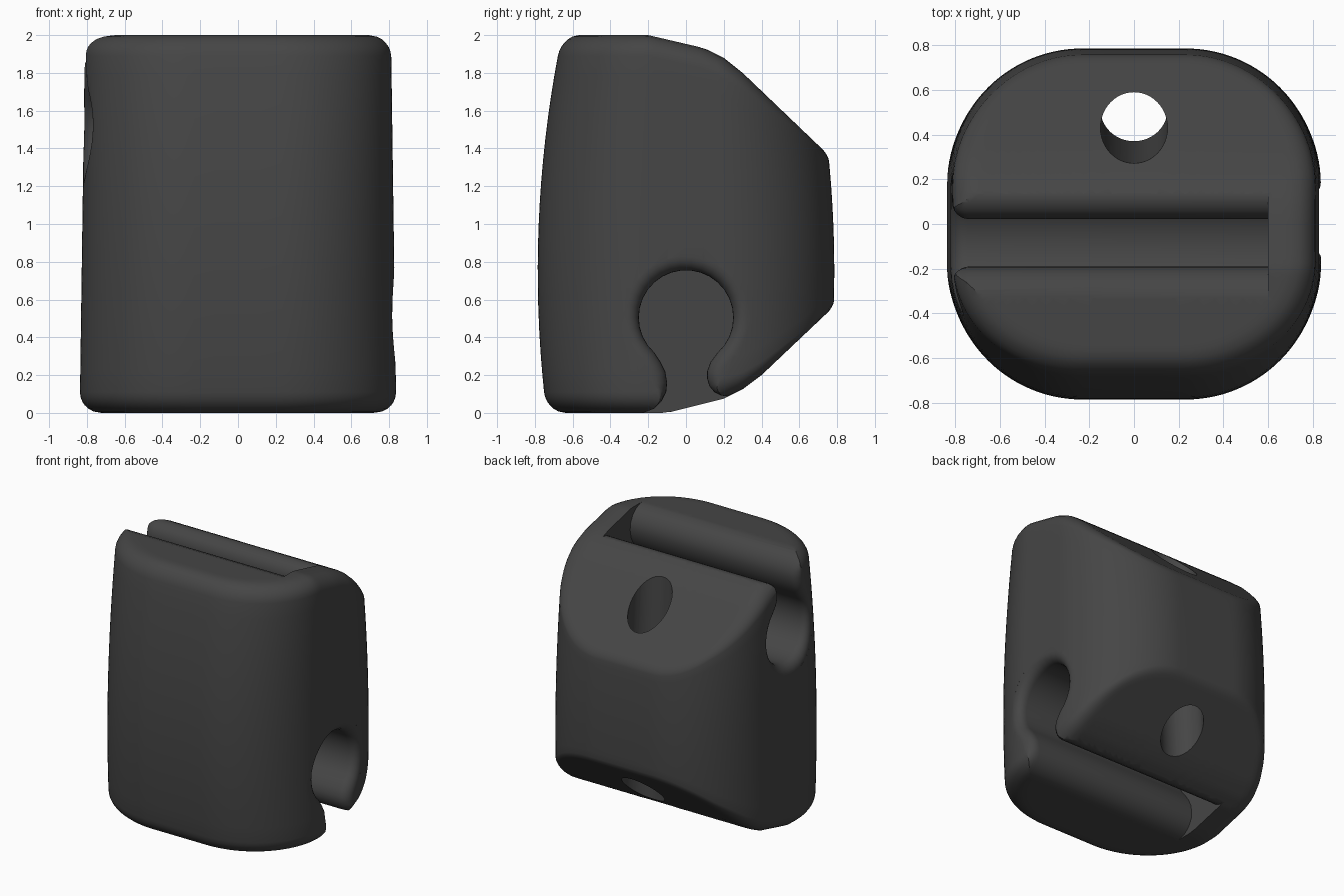
import bpy, bmesh
from math import sin, cos, pi, radians, sqrt, hypot

if "Cube" in bpy.data.objects:
    bpy.data.objects.remove(bpy.data.objects["Cube"])

N = 128                                   # points round the body
TOP = [(-0.2, 2.0), (0.1, 1.93), (0.2, 1.88), (0.3, 1.8), (0.76, 1.36)]
BOTTOM = [(-0.1, 0.0), (0.2, 0.075), (0.3, 0.125), (0.4, 0.2), (0.78, 0.56)]


def interp(pts, v):
    if v <= pts[0][0]:
        return pts[0][1]
    for (a, p), (b, q) in zip(pts, pts[1:]):
        if v <= b:
            return p + (q - p) * (v - a) / (b - a)
    return pts[-1][1]


def half_x(z):
    return 0.838 - 0.014 * z


def half_y(z):
    return 0.785 - 0.082 * (z - 0.75) ** 2


def outline():
    # unit rounded rectangle, counter-clockwise
    fx, fy = 0.28, 0.24
    pts, k = [], N // 4 - 4
    for sx, sy, a0 in ((1, 1, 0), (-1, 1, 90), (-1, -1, 180), (1, -1, 270)):
        arc = []
        for i in range(k + 1):
            a = radians(a0 + 90 * i / k)
            arc.append((sx * fx + (1 - fx) * cos(a), sy * fy + (1 - fy) * sin(a)))
        if pts:
            p, q = pts[-1], arc[0]
            pts += [(p[0] + (q[0] - p[0]) * t / 4, p[1] + (q[1] - p[1]) * t / 4) for t in (1, 2, 3)]
        pts += arc
    p, q = pts[-1], pts[0]
    return pts + [(p[0] + (q[0] - p[0]) * t / 4, p[1] + (q[1] - p[1]) * t / 4) for t in (1, 2, 3)]


def side_x(y, z):
    # body half width at a given y and z
    v = min(abs(y) / half_y(z), 0.99)
    if v < 0.24:
        return half_x(z)
    return half_x(z) * (0.28 + 0.72 * sqrt(max(0, 1 - ((v - 0.24) / 0.76) ** 2)))


def loft(name, rings):
    bm = bmesh.new()
    vs = [[bm.verts.new(p) for p in r] for r in rings]
    n = len(rings[0])
    for a, b in zip(vs, vs[1:]):
        for i in range(n):
            j = (i + 1) % n
            bm.faces.new((a[i], a[j], b[j], b[i]))
    bm.faces.new(vs[0][::-1])
    bm.faces.new(vs[-1])
    bmesh.ops.recalc_face_normals(bm, faces=bm.faces)
    me = bpy.data.meshes.new(name)
    bm.to_mesh(me)
    bm.free()
    ob = bpy.data.objects.new(name, me)
    bpy.context.collection.objects.link(ob)
    return ob


# body: barrelled wall between a bottom and a top cap, both with rounded rims
base = outline()


def cap_ring(prof, sign, d):
    ring = []
    for u, v in base:
        z = 1.0
        for _ in range(5):
            s = 1 - d / 0.8
            y = s * v * half_y(z)
            r = interp([(0.2, 0.11), (0.6, 0.03)], v * half_y(z))
            drop = r - sqrt(max(0, r * r - (r - d) ** 2)) if d < r else 0
            z = interp(prof, y) - sign * drop
        ring.append((s * u * half_x(z), y, z))
    return ring


insets = [0, 0.003, 0.012, 0.025, 0.045, 0.07, 0.11] + [0.11 + 0.04 * i for i in range(1, 17)] + [0.785]
low = [cap_ring(BOTTOM, -1, d) for d in insets]
high = [cap_ring(TOP, 1, d) for d in insets]
wall = []
for t in range(1, 16):
    ring = []
    for (u, v), a, b in zip(base, low[0], high[0]):
        z = a[2] + (b[2] - a[2]) * t / 16
        ring.append((u * half_x(z), v * half_y(z), z))
    wall.append(ring)
body = loft("body", low[::-1] + wall + high)

# keyhole channel section (y, z): round bore, throat and rounded lips
keyhole = [(-0.26, -0.15), (-0.26, -0.004), (-0.22, 0.003), (-0.17, 0.022), (-0.13, 0.06),
           (-0.105, 0.11), (-0.1, 0.16), (-0.11, 0.22), (-0.135, 0.27)]
keyhole += [(0.25 * cos(radians(a)), 0.505 + 0.25 * sin(radians(a))) for a in range(228, -49, -12)]
keyhole += [(0.13, 0.27), (0.112, 0.22), (0.112, 0.18), (0.125, 0.14), (0.15, 0.11),
            (0.185, 0.092), (0.24, 0.085), (0.25, -0.15)]


def channel(name, top):
    def place(x, y, z):
        return (-x, y - 0.09, 2 - z) if top else (x, y, z)

    def section(x, grow, depth):
        ring = []
        for i, (y, z) in enumerate(keyhole):
            p, q = keyhole[max(i - 1, 0)], keyhole[min(i + 1, len(keyhole) - 1)]
            dy, dz = q[0] - p[0], q[1] - p[1]
            w = grow * min(1, max(0, (z - 0.03) / 0.12)) / hypot(dy, dz)
            y, z = y - dz * w, z + dy * w
            px, py, pz = place(0, y, z)
            ring.append(place(side_x(py, pz) - depth if x is None else x, y, z))
        return ring

    r = 0.075
    rings = [section(-0.6, 0, 0)]
    for i in range(7):
        a = pi / 2 * i / 6
        rings.append(section(None, r * (1 - cos(a)), r * (1 - sin(a))))
    rings.append(section(1.2, r, 0))
    return loft(name, rings)


# leaning round through-hole
def hole_ring(z):
    yc = 0.43 + 0.06 * (1.68 - z)
    return [(0.15 * cos(2 * pi * i / 48), yc + 0.15 * sin(2 * pi * i / 48), z) for i in range(48)]


cutters = [channel("bottom_channel_cutter", False), channel("top_channel_cutter", True),
           loft("hole_cutter", [hole_ring(-0.3), hole_ring(2.3)])]
bpy.context.view_layer.objects.active = body
for c in cutters:
    c.hide_render = True
    m = body.modifiers.new(c.name, 'BOOLEAN')
    m.operation, m.solver, m.object = 'DIFFERENCE', 'EXACT', c
    bpy.ops.object.modifier_apply(modifier=m.name)
for c in cutters:
    bpy.data.objects.remove(c)

# dark finish and smooth shading
mat = bpy.data.materials.new("dark_grey")
mat.diffuse_color = (0.06, 0.06, 0.06, 1)
mat.use_nodes = True
mat.node_tree.nodes["Principled BSDF"].inputs["Base Color"].default_value = mat.diffuse_color
body.data.materials.clear()
body.data.materials.append(mat)
for ob in bpy.context.selected_objects:
    ob.select_set(False)
body.select_set(True)
bpy.ops.object.shade_smooth_by_angle(angle=radians(35))
